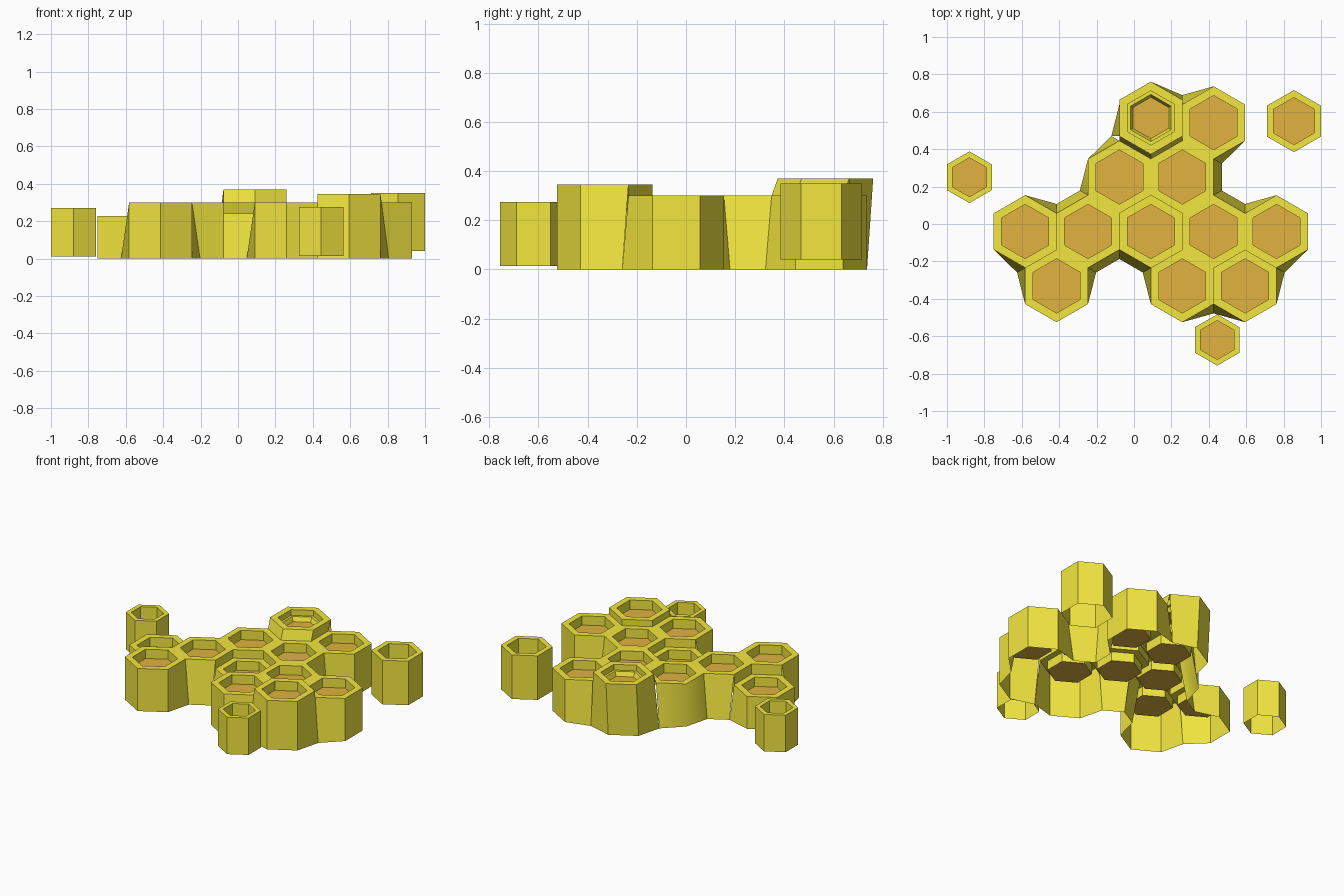
import bpy, bmesh
from math import sin, cos, radians
from mathutils import Vector

if "Cube" in bpy.data.objects:
    bpy.data.objects.remove(bpy.data.objects["Cube"])

R = 0.194            # outer radius of a comb cell
DX, DY = 0.168, 0.291


def material(name, rgb):
    m = bpy.data.materials.new(name)
    m.diffuse_color = (*rgb, 1)
    m.use_nodes = True
    m.node_tree.nodes["Principled BSDF"].inputs["Base Color"].default_value = m.diffuse_color
    return m


wax = material("wax_yellow", (0.90, 0.80, 0.05))
honey = material("honey_orange", (0.75, 0.45, 0.05))


def hexagon(x, y, r, z):
    return [Vector((x + r * cos(radians(30 + 60 * k)), y + r * sin(radians(30 + 60 * k)), z))
            for k in range(6)]


def add_face(bm, points):
    return bm.faces.new([bm.verts.new(p) for p in points])


def add_rings(bm, x, y, rings):
    # stack of hexagon rings (radius, height), joined by quads
    for (r0, z0), (r1, z1) in zip(rings, rings[1:]):
        a, b = hexagon(x, y, r0, z0), hexagon(x, y, r1, z1)
        for k in range(6):
            n = (k + 1) % 6
            add_face(bm, (a[k], a[n], b[n], b[k]))


def make_object(name, bm, mat, angle=None):
    bmesh.ops.remove_doubles(bm, verts=bm.verts, dist=0.0005)
    mesh = bpy.data.meshes.new(name)
    bm.to_mesh(mesh)
    bm.free()
    mesh.materials.append(mat)
    ob = bpy.data.objects.new(name, mesh)
    bpy.context.collection.objects.link(ob)
    if angle:
        bpy.ops.object.select_all(action='DESELECT')
        ob.select_set(True)
        bpy.context.view_layer.objects.active = ob
        bpy.ops.object.shade_smooth_by_angle(angle=radians(angle))
    return ob


# comb cells on a hexagonal lattice: (column, row) -> rim height
cells = {(c, r): 0.30 for r, cols in {0: (-4, -2, 0, 2, 4), 1: (-1, 1), 2: (0, 2),
                                      -1: (-3, 1, 3)}.items() for c in cols}
cells[(0, 0)] = 0.24
cells[(-4, 0)] = 0.228
cells[(3, -1)] = 0.345
cells[(0, 2)] = 0.37
shift = {(0, 2): 0.025}
neighbours = [(1, 1), (-1, 1), (-2, 0), (-1, -1), (1, -1), (2, 0)]


def centre(cell):
    return 0.09 + DX * cell[0], -0.04 + DY * cell[1]


def top_ring(cell):
    x, y = centre(cell)
    return hexagon(x, y + shift.get(cell, 0), R, cells[cell])


def bottom_point(cell, k):
    # inner corners of the outline are filled outward at the base
    x, y = centre(cell)
    p = hexagon(x, y, R, 0)[k]
    owners = [Vector((*centre(c), 0)) for c in cells
              if (Vector((*centre(c), 0)) - p).length < R * 1.1]
    if len(owners) == 2:
        p = p + (p - (owners[0] + owners[1]) / 2).normalized() * 0.05
    return p


# comb body: rims, cups, steps between heights and the outer skirt
body, floors = bmesh.new(), bmesh.new()
for cell, z in cells.items():
    x, y = centre(cell)
    y += shift.get(cell, 0)
    if cell == (0, 2):
        rings = [(R, z), (0.145, z), (0.145, 0.33), (0.126, 0.33), (0.111, 0.30)]
    else:
        rings = [(R, z), (0.145, z), (0.145, z - 0.065)]
    add_rings(body, x, y, rings)
    add_face(floors, hexagon(x, y, *rings[-1]))
    top = top_ring(cell)
    for k, (dc, dr) in enumerate(neighbours):
        n = (k + 1) % 6
        other = (cell[0] + dc, cell[1] + dr)
        if other not in cells:
            add_face(body, (bottom_point(cell, k), bottom_point(cell, n), top[n], top[k]))
        elif z > cells[other] + 0.001:
            low = top_ring(other)
            add_face(body, (low[(k + 4) % 6], low[(k + 3) % 6], top[n], top[k]))
make_object("comb_body", body, wax, 50)
make_object("comb_cell_floors", floors, honey)

# loose single cells: x, y, outer radius, inner radius, bottom, floor, top
loose = {"loose_cell_back": (0.855, 0.55, 0.166, 0.126, 0.04, 0.205, 0.35),
         "loose_cell_left": (-0.88, 0.25, 0.138, 0.104, 0.01, 0.15, 0.27),
         "loose_cell_front": (0.445, -0.62, 0.137, 0.104, 0.015, 0.155, 0.275)}
for name, (x, y, ro, ri, zb, zf, zt) in loose.items():
    bm = bmesh.new()
    add_rings(bm, x, y, [(ro, zb), (ro, zt), (ri, zt), (ri, zf)])
    make_object(name, bm, wax)
    bm = bmesh.new()
    add_face(bm, hexagon(x, y, ri, zf))
    make_object(name + "_floor", bm, honey)
